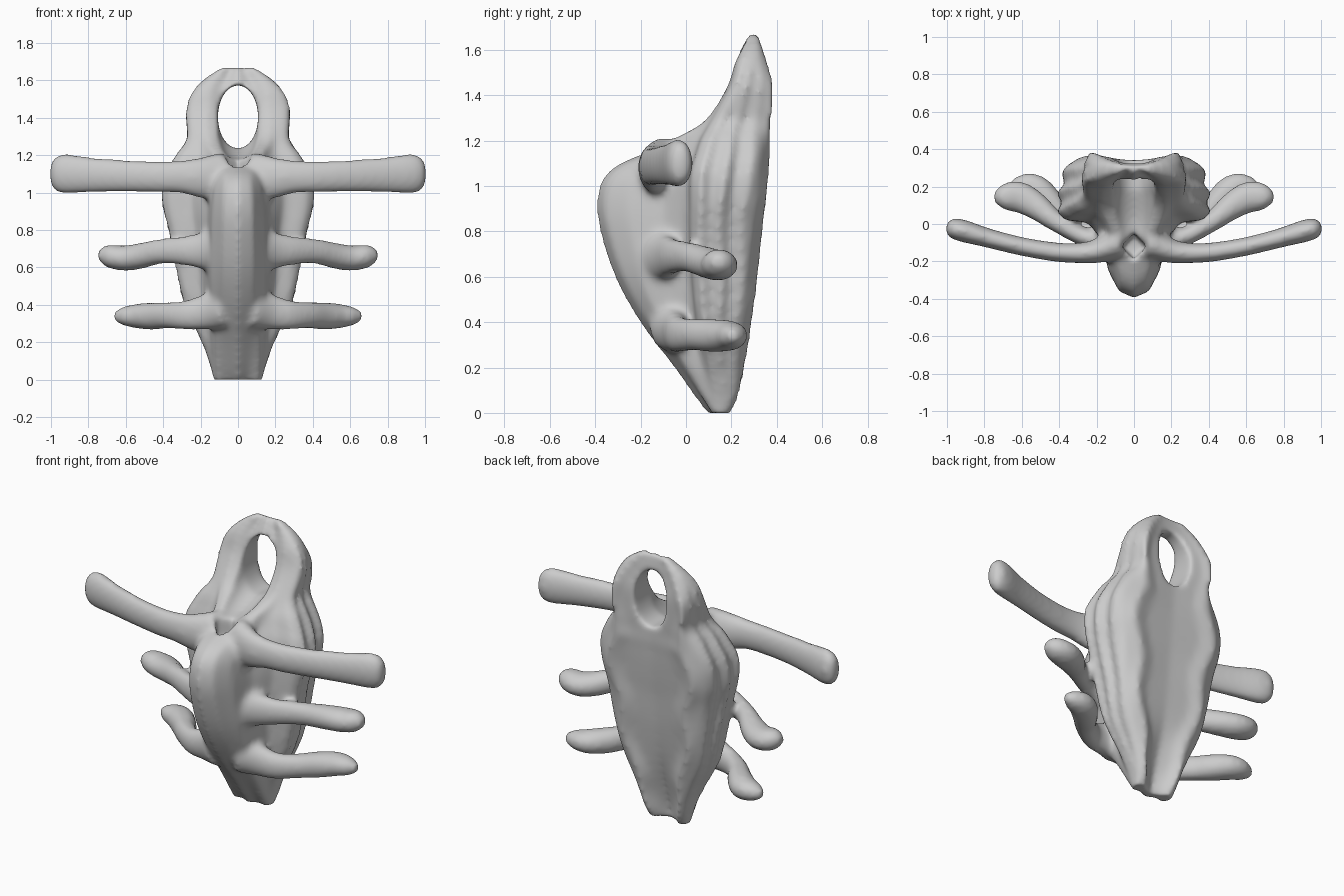
import bpy, bmesh, math
from mathutils import Vector

if "Cube" in bpy.data.objects:
    bpy.data.objects.remove(bpy.data.objects["Cube"])


def spline(pts, n):
    """Catmull-Rom resample of tuples of any length, n steps per span."""
    out = []
    for i in range(len(pts) - 1):
        p0, p1 = pts[max(i - 1, 0)], pts[i]
        p2, p3 = pts[i + 1], pts[min(i + 2, len(pts) - 1)]
        for k in range(n):
            t = k / n
            out.append(tuple(
                0.5 * (2 * b + (c - a) * t + (2 * a - 5 * b + 4 * c - d) * t * t
                       + (3 * b - a - 3 * c + d) * t ** 3)
                for a, b, c, d in zip(p0, p1, p2, p3)))
    out.append(tuple(pts[-1]))
    return out


def loft(name, rings):
    bm = bmesh.new()
    rows = [[bm.verts.new(p) for p in r] for r in rings]
    n = len(rows[0])
    for a, b in zip(rows, rows[1:]):
        for i in range(n):
            bm.faces.new((a[i], a[(i + 1) % n], b[(i + 1) % n], b[i]))
    bm.faces.new(rows[0][::-1])
    bm.faces.new(rows[-1])
    bmesh.ops.recalc_face_normals(bm, faces=bm.faces)
    me = bpy.data.meshes.new(name)
    bm.to_mesh(me)
    bm.free()
    ob = bpy.data.objects.new(name, me)
    bpy.context.collection.objects.link(ob)
    return ob


def tube(name, path, side=1, steps=5, sides=16):
    """path points: x, y, z, horizontal radius, vertical radius."""
    pts = spline(path, steps)
    rings = []
    for i, (x, y, z, rh, rv) in enumerate(pts):
        t = Vector(pts[min(i + 1, len(pts) - 1)][:3]) - Vector(pts[max(i - 1, 0)][:3])
        h = t.cross(Vector((0, 0, 1))).normalized()
        v = h.cross(t).normalized()
        ring = []
        for k in range(sides):
            a = 2 * math.pi * k / sides
            p = Vector((x, y, z)) + h * rh * math.cos(a) + v * rv * math.sin(a)
            ring.append((p.x * side, p.y, p.z))
        rings.append(ring)
    return loft(name, rings)


# Core levels: z, front y, keel half width, shell front y, half width, back y, back groove
LEVELS = [
    (-0.01, .10, .115, .13, .135, .18, .03),
    (.06, .045, .13, .125, .15, .22, .07),
    (.20, -.055, .145, .09, .20, .25, .06),
    (.40, -.205, .16, .05, .295, .28, .03),
    (.60, -.315, .17, .03, .34, .305, .02),
    (.80, -.38, .165, .02, .38, .325, .02),
    (.92, -.395, .16, .02, .41, .34, .02),
    (1.02, -.375, .15, .02, .415, .35, .02),
    (1.09, -.31, .14, .03, .40, .355, .02),
    (1.15, -.18, .15, .05, .37, .36, .02),
    (1.21, -.09, .16, .07, .335, .36, .02),
    (1.28, .05, .19, .11, .285, .365, .02),
    (1.36, .125, .20, .155, .285, .375, .03),
    (1.45, .175, .19, .20, .285, .375, .03),
    (1.54, .205, .18, .225, .25, .35, .02),
    (1.61, .24, .13, .255, .185, .33, .01),
    (1.675, .275, .06, .28, .08, .31, .0),
]


def core_ring(z, yf, kw, ys, w, yb, groove):
    d = yb - ys
    k = min(kw, .88 * w)
    wav = .02 * math.sin(z * 15) * min(1, max(z, 0) * 4)
    ridge = .64 + .16 * min(1, max(0, (z - 1.15) / .15))
    fold = .012 * math.sin(z * 12 + 1)
    half = [(.5 * k, yf + .035), (.85 * k, yf + .35 * (ys - yf)), (k, yf + .7 * (ys - yf)),
            (max(k, .6 * w), ys - .01), (.88 * w, ys), (w, ys + .14 * d),
            (.92 * w, ys + .28 * d), (w, ys + .44 * d + fold), (.88 * w, ys + .58 * d),
            (.94 * w, ys + .76 * d + fold), (.85 * w, ys + .9 * d),
            (ridge * w + wav, yb + .015), ((ridge - .24) * w + wav, yb - .5 * groove)]
    right = [(x, y, z) for x, y in half]
    left = [(-x, y, z) for x, y in reversed(half)]
    return [(0, yf, z)] + right + [(0, yb - groove, z)] + left


body = loft("carved_body", [core_ring(*lv) for lv in spline(LEVELS, 4)])
parts = [body]

# Three pairs of side arms, the lower two ending in broad paddles
ARMS = {
    "upper_arm": [
        (.08, -.10, 1.08, .09, .14), (.2, -.145, 1.08, .065, .11), (.3, -.155, 1.085, .055, .09),
        (.42, -.15, 1.085, .052, .085), (.6, -.12, 1.09, .05, .087), (.78, -.075, 1.095, .052, .095),
        (.92, -.035, 1.10, .06, .108), (.98, -.02, 1.10, .05, .09), (1.005, -.015, 1.10, .02, .04)],
    "middle_arm": [
        (.08, -.12, .69, .11, .13), (.19, -.09, .69, .065, .10), (.30, -.055, .69, .05, .078),
        (.42, .015, .685, .055, .068), (.53, .10, .66, .075, .07), (.62, .145, .65, .085, .068),
        (.70, .14, .665, .07, .06), (.745, .125, .675, .025, .025)],
    "lower_arm": [
        (.08, -.07, .38, .10, .11), (.18, -.05, .36, .065, .095), (.28, -.03, .345, .055, .08),
        (.38, .04, .345, .06, .072), (.45, .12, .34, .072, .075), (.53, .19, .34, .078, .068),
        (.61, .205, .34, .06, .052), (.665, .205, .34, .02, .025)],
}
for name, path in ARMS.items():
    for side, label in ((1, "right"), (-1, "left")):
        parts.append(tube(f"{name}_{label}", path, side))

# Helpers that hollow the top loop, the trough below it and the small square pit
loop_hole = loft("loop_hole_cutter", [
    [(.108 * math.cos(a), y, 1.405 + .17 * math.sin(a))
     for a in (2 * math.pi * i / 32 for i in range(32))]
    for y in (-.3, .6)])
trough = tube("trough_cutter", [
    (0, .24, 1.40, .09, .14), (0, .12, 1.34, .11, .12), (0, 0, 1.28, .10, .10),
    (0, -.1, 1.24, .075, .07), (0, -.17, 1.22, .04, .04)])
pit = loft("pit_cutter", [
    [(r, -.12, z), (0, -.12 + r, z), (-r, -.12, z), (0, -.12 - r, z)]
    for z, r in ((1.06, .065), (1.4, .09))])
cutters = [loop_hole, trough, pit]

# Fuse all parts into one skin, carve, and soften
bpy.ops.object.select_all(action='DESELECT')
for p in parts:
    p.select_set(True)
bpy.context.view_layer.objects.active = body
bpy.ops.object.join()


def remesh(size):
    m = body.modifiers.new("fuse", 'REMESH')
    m.mode = 'VOXEL'
    m.voxel_size = size


remesh(.014)
for c in cutters:
    c.hide_render = True
    m = body.modifiers.new("carve", 'BOOLEAN')
    m.operation = 'DIFFERENCE'
    m.object = c
    m.solver = 'EXACT'
remesh(.014)
s = body.modifiers.new("soften", 'SMOOTH')
s.factor = .5
s.iterations = 12
bpy.ops.object.convert(target='MESH')
for c in cutters:
    bpy.data.objects.remove(c)
for v in body.data.vertices:
    v.co.z = max(v.co.z, 0)
bpy.ops.object.shade_smooth()
